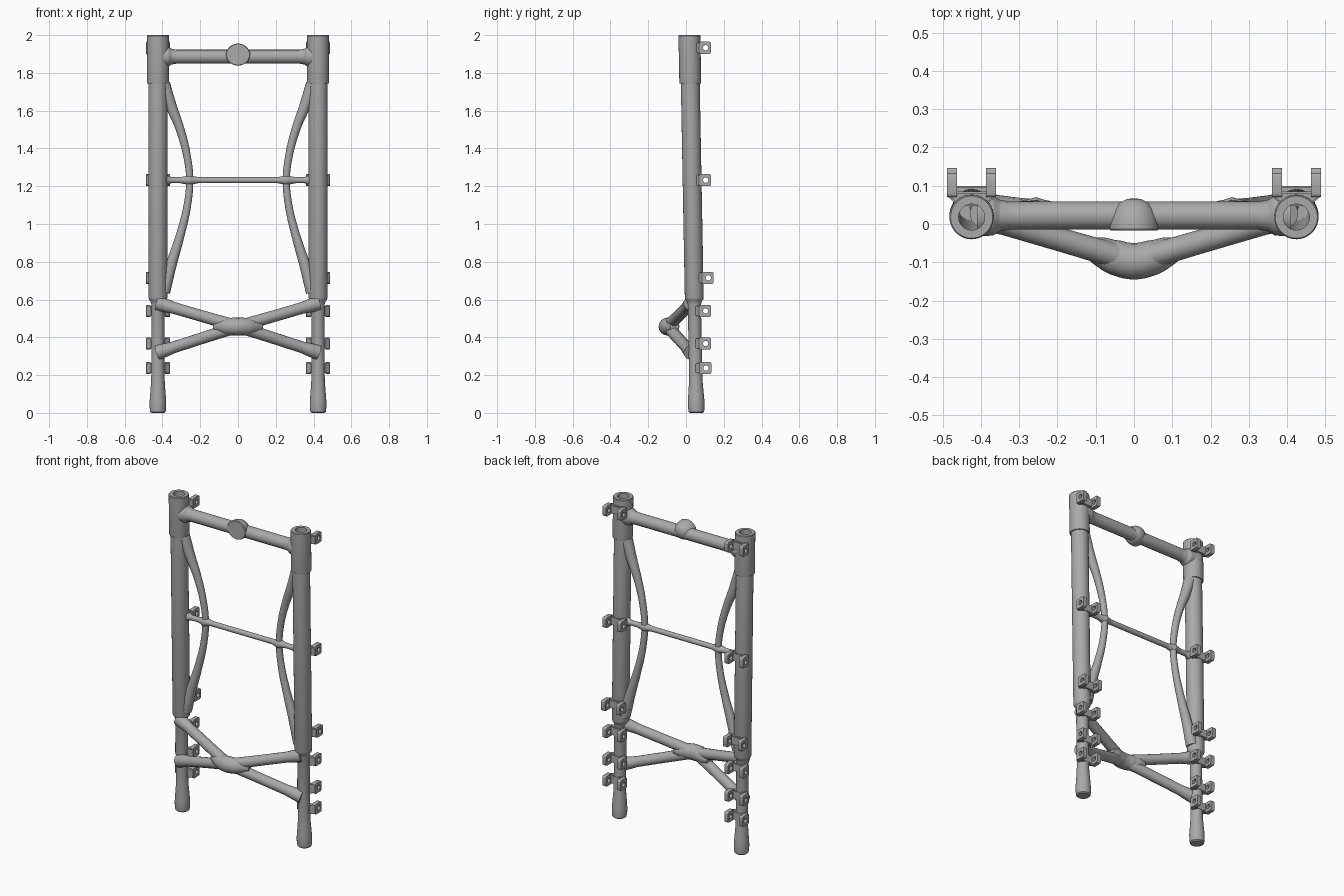
import bpy, bmesh, math
from mathutils import Matrix, Vector

cube = bpy.data.objects.get("Cube")
if cube:
    bpy.data.objects.remove(cube)

grey = bpy.data.materials.new("satin_grey")
grey.use_nodes = True
grey.diffuse_color = (0.4, 0.4, 0.4, 1)
grey.node_tree.nodes["Principled BSDF"].inputs["Base Color"].default_value = (0.4, 0.4, 0.4, 1)

LEG_X = 0.424


def leg_y(z):
    """Legs lean slightly forward toward the top."""
    return 0.055 - 0.0185 * z


def add(name, mesh, matrix=None):
    ob = bpy.data.objects.new(name, mesh)
    bpy.context.collection.objects.link(ob)
    mesh.materials.clear()
    mesh.materials.append(grey)
    mesh.shade_smooth()
    mesh.set_sharp_from_angle(angle=math.radians(35))
    if matrix:
        ob.matrix_world = matrix
    return ob


def curve_mesh(name, curve):
    """Turn a curve into plain mesh data."""
    temp = bpy.data.objects.new("temp", curve)
    bpy.context.collection.objects.link(temp)
    graph = bpy.context.evaluated_depsgraph_get()
    mesh = bpy.data.meshes.new_from_object(temp.evaluated_get(graph))
    mesh.name = name
    bpy.data.objects.remove(temp)
    return mesh


def tube(name, points, radii):
    """Smooth round bar through the points, with a radius at each."""
    curve = bpy.data.curves.new(name, "CURVE")
    curve.dimensions = "3D"
    curve.bevel_depth = 1
    curve.bevel_resolution = 6
    curve.resolution_u = 8
    curve.use_fill_caps = True
    spline = curve.splines.new("BEZIER")
    spline.bezier_points.add(len(points) - 1)
    for bp, co, r in zip(spline.bezier_points, points, radii):
        bp.co = co
        bp.radius = r
        bp.handle_left_type = bp.handle_right_type = "AUTO"
    return add(name, curve_mesh(name, curve))


def lathe(name, profile, axis, place, sides=40):
    """Spin (radius, height) pairs about an axis; place moves each vertex."""
    bm = bmesh.new()
    rings = []
    for r, h in profile:
        rings.append([bm.verts.new(place(r * math.cos(a), r * math.sin(a), h))
                      for a in (math.tau * i / sides for i in range(sides))])
    for low, high in zip(rings, rings[1:]):
        for i in range(sides):
            j = (i + 1) % sides
            bm.faces.new((low[i], low[j], high[j], high[i]))
    bm.faces.new(rings[0])
    bm.faces.new(rings[-1])
    bmesh.ops.recalc_face_normals(bm, faces=bm.faces)
    mesh = bpy.data.meshes.new(name)
    bm.to_mesh(mesh)
    bm.free()
    return add(name, mesh)


# Leg profile: rounded foot, lower tube, main tube, top sleeve, bore
leg_profile = [(0.034, 0), (0.041, 0.006), (0.044, 0.03), (0.044, 0.06), (0.041, 0.1),
               (0.037, 0.15), (0.035, 0.2), (0.035, 0.575), (0.04, 0.592), (0.047, 0.6),
               (0.05, 0.61), (0.05, 1.745), (0.057, 1.745), (0.058, 1.75), (0.058, 1.996),
               (0.055, 2), (0.034, 2), (0.034, 0.65)]

# Bracket lug: rounded plate with a cross hole, plane of plate runs along y and z
lug_curve = bpy.data.curves.new("lug", "CURVE")
lug_curve.dimensions = "2D"
lug_curve.fill_mode = "BOTH"
lug_curve.extrude = 0.013


def outline(points):
    spline = lug_curve.splines.new("POLY")
    spline.points.add(len(points) - 1)
    for p, (a, b) in zip(spline.points, points):
        p.co = (a, b, 0, 1)
    spline.use_cyclic_u = True


corner = 0.009
outer = []
for k, (ca, cb) in enumerate([(1, 1), (-1, 1), (-1, -1), (1, -1)]):
    for step in range(4):
        t = math.pi / 2 * (k + step / 3)
        outer.append((ca * 0.022 + corner * math.cos(t), cb * 0.023 + corner * math.sin(t)))
outline(outer)
outline([(0.003 + 0.014 * math.cos(t), 0.014 * math.sin(t))
         for t in (math.tau * i / 20 for i in range(20))])
lug_mesh = curve_mesh("lug", lug_curve)
lug_mesh.transform(Matrix(((0, 0, 1, 0), (1, 0, 0, 0), (0, 1, 0, 0), (0, 0, 0, 1))))

# Bracket foot: tapered block between the tube and both lugs
bm = bmesh.new()
foot = [(-0.064, -0.047), (-0.064, -0.06), (-0.034, -0.085),
        (0.034, -0.085), (0.064, -0.06), (0.064, -0.047)]
face = bm.faces.new([bm.verts.new((x, y, -0.027)) for x, y in foot])
new = bmesh.ops.extrude_face_region(bm, geom=[face])["geom"]
bmesh.ops.translate(bm, verts=[v for v in new if isinstance(v, bmesh.types.BMVert)],
                    vec=(0, 0, 0.054))
bmesh.ops.bevel(bm, geom=bm.edges[:], offset=0.004, segments=2, affect="EDGES")
bmesh.ops.recalc_face_normals(bm, faces=bm.faces)
foot_mesh = bpy.data.meshes.new("bracket_foot")
bm.to_mesh(foot_mesh)
bm.free()

# (height, rear tip) of each bracket
brackets = [(1.933, 0.132), (1.232, 0.132), (0.715, 0.146),
            (0.54, 0.132), (0.367, 0.132), (0.237, 0.134)]

for side, s in (("left", 1), ("right", -1)):
    lathe(side + "_leg", leg_profile, "Z",
          lambda a, b, h: (s * LEG_X + a, leg_y(h) + b, h))

    # Bowed side brace
    path = [(0.395, 1.74), (0.352, 1.62), (0.306, 1.5), (0.268, 1.35), (0.256, 1.232),
            (0.268, 1.1), (0.306, 0.94), (0.352, 0.79), (0.395, 0.64)]
    radii = [0.036, 0.029, 0.023, 0.02, 0.019, 0.02, 0.023, 0.029, 0.036]
    tube(side + "_bowed_brace",
         [(s * x, leg_y(z) + 0.06 * (0.45 - x), z) for x, z in path], radii)

    # Lower cross arms running forward to the hub
    for part, z in (("upper", 0.58), ("lower", 0.32)):
        end = Vector((s * LEG_X, 0.027, z))
        hub = Vector((0, -0.097, 0.457))
        tube(f"{side}_{part}_cross_arm",
             [end.lerp(hub, t) for t in (0, 0.1, 0.2, 0.6, 1)],
             [0.04, 0.036, 0.031, 0.031, 0.033])

    # Rear clamp brackets
    for n, (z, tip) in enumerate(brackets, 1):
        add(f"{side}_bracket_foot_{n}", foot_mesh, Matrix.Translation((s * LEG_X, tip, z)))
        for which, dx in (("inner", -s), ("outer", s)):
            add(f"{side}_{which}_lug_{n}", lug_mesh,
                Matrix.Translation((s * LEG_X + dx * 0.051, tip - 0.031, z)))


def mirrored_bar(name, half, y, z):
    """Straight bar from (x, radius) pairs listed from the leg to the middle."""
    full = half + [(-x, r) for x, r in reversed(half)]
    tube(name, [(x, y, z) for x, r in full], [r for x, r in full])


# Top rail with a domed boss that is flat at the front
mirrored_bar("top_rail", [(0.41, 0.055), (0.368, 0.052), (0.35, 0.041),
                          (0.325, 0.037), (0.1, 0.037)], 0.022, 1.886)
lathe("rail_boss", [(0.059, -0.017), (0.062, -0.013), (0.062, 0), (0.058, 0.02),
                    (0.05, 0.04), (0.036, 0.056), (0.018, 0.065), (0.004, 0.067)], "Y",
      lambda a, b, h: (a * 1.03, h, 1.897 + b * 0.94))

# Thin middle rail, flared where it meets the legs and braces
mirrored_bar("middle_rail", [(0.4, 0.026), (0.372, 0.024), (0.352, 0.016), (0.305, 0.016),
                             (0.28, 0.021), (0.256, 0.028), (0.235, 0.021),
                             (0.21, 0.016), (0.1, 0.016)], leg_y(1.232) + 0.01, 1.232)

# Hub where the cross arms meet
hub_half = [(-0.125, -0.06, 0.025), (-0.09, -0.071, 0.038), (-0.05, -0.087, 0.046)]
hub = hub_half + [(0, -0.097, 0.048)] + [(-x, y, r) for x, y, r in reversed(hub_half)]
tube("cross_hub", [(x, y, 0.457) for x, y, r in hub], [r for x, y, r in hub])
